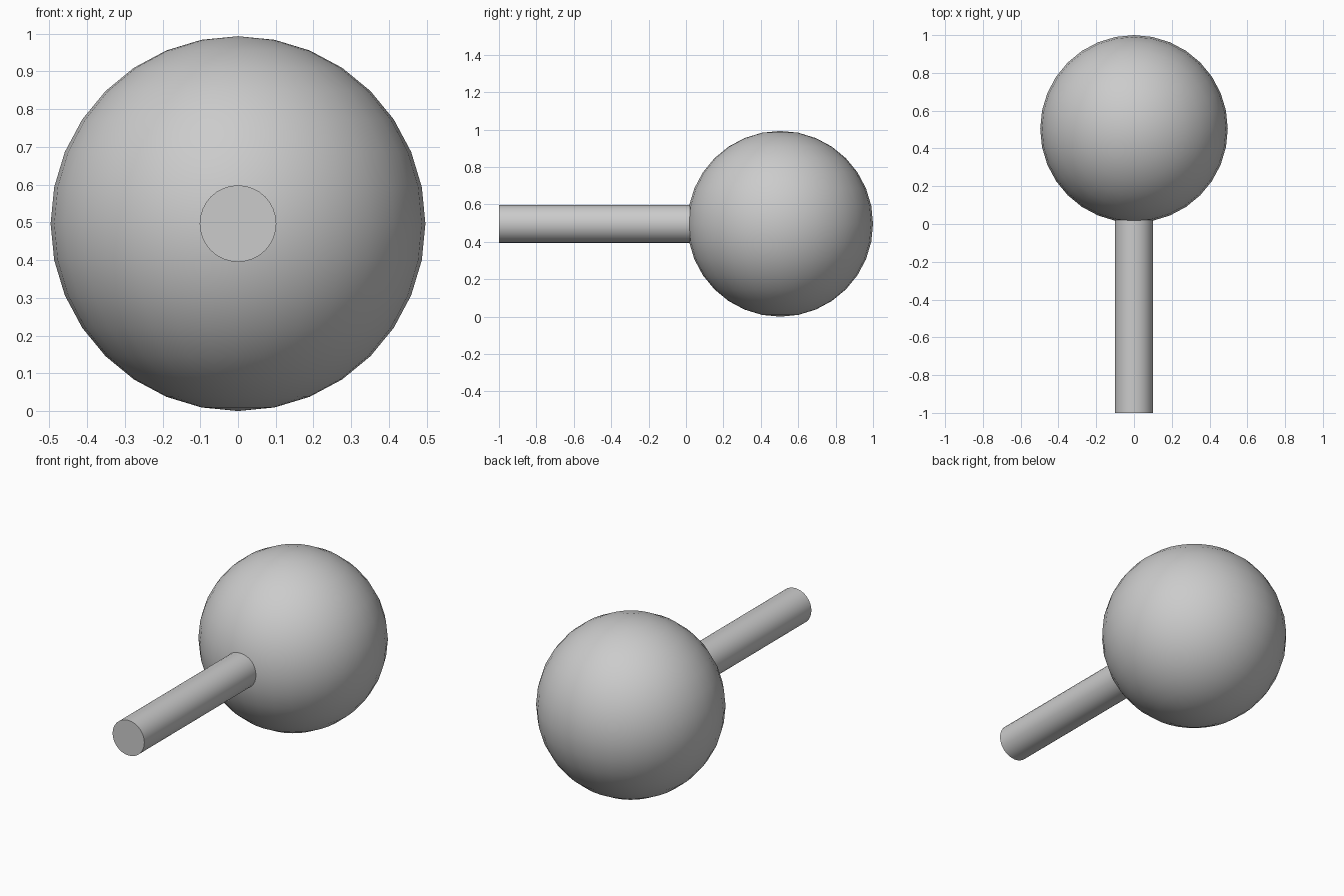
import bpy
import math

if "Cube" in bpy.data.objects:
    bpy.data.objects.remove(bpy.data.objects["Cube"])

R = 0.4965            # ball radius
STICK_R = 0.1015
STICK_END = 0.06      # far end, hidden just inside the ball


def smooth(obj, name):
    obj.name = name
    bpy.ops.object.shade_smooth_by_angle(angle=math.radians(30))


# Round ball resting on the floor
bpy.ops.mesh.primitive_uv_sphere_add(segments=32, ring_count=16, radius=R,
                                     location=(0, 1 - R, R))
smooth(bpy.context.object, "ball")

# Straight stick pointing to the front
bpy.ops.mesh.primitive_cylinder_add(vertices=32, radius=STICK_R,
                                    depth=STICK_END + 1,
                                    location=(0, (STICK_END - 1) / 2, R),
                                    rotation=(math.pi / 2, 0, 0))
smooth(bpy.context.object, "stick")
